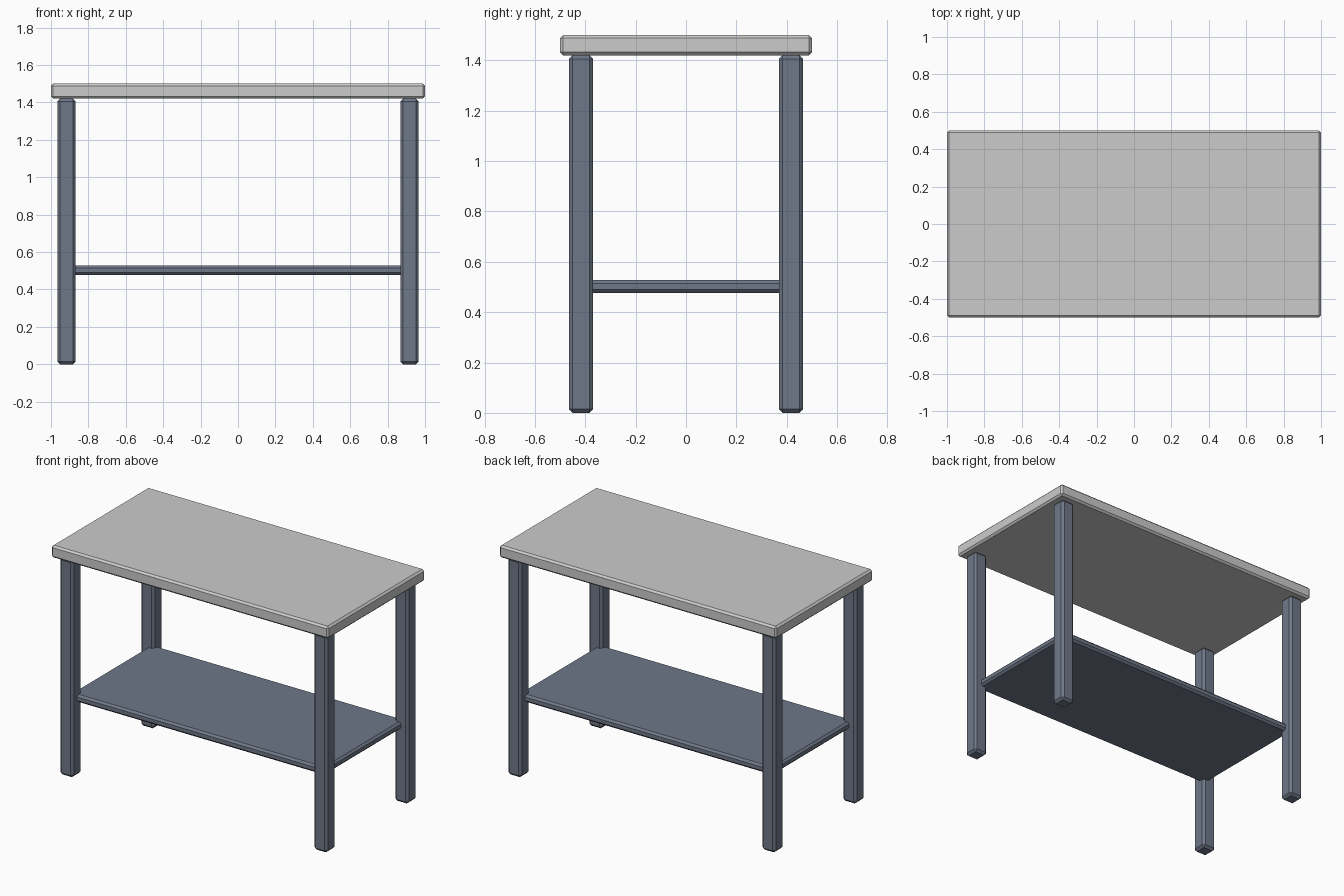
import bpy

if "Cube" in bpy.data.objects:
    bpy.data.objects.remove(bpy.data.objects["Cube"])


def material(name, rgb):
    m = bpy.data.materials.new(name)
    m.diffuse_color = (*rgb, 1.0)
    m.use_nodes = True
    m.node_tree.nodes["Principled BSDF"].inputs["Base Color"].default_value = m.diffuse_color
    return m


TOP_GREY = material("light grey", (0.6, 0.6, 0.6))
FRAME_BLUE = material("slate blue", (0.159, 0.188, 0.25))


def slab(name, centre, size, bevel, mat):
    """Box with a single flat chamfer on every edge."""
    bpy.ops.mesh.primitive_cube_add(size=1, location=centre)
    ob = bpy.context.object
    ob.name = name
    ob.scale = size
    bpy.ops.object.transform_apply(location=False, rotation=False, scale=True)
    mod = ob.modifiers.new("chamfer", 'BEVEL')
    mod.width = bevel
    mod.segments = 1
    ob.data.materials.append(mat)
    return ob


# Table top
slab("table_top", (0, 0, 1.46), (2.0, 1.0, 0.08), 0.012, TOP_GREY)

# Lower shelf, running into the legs
slab("lower_shelf", (0, 0, 0.502), (1.834, 0.834, 0.05), 0.013, FRAME_BLUE)

# Four legs
for y_name, y in (("front", -1), ("back", 1)):
    for x_name, x in (("left", -1), ("right", 1)):
        slab(f"{y_name}_{x_name}_leg", (x * 0.917, y * 0.417, 0.71),
             (0.097, 0.097, 1.42), 0.015, FRAME_BLUE)
